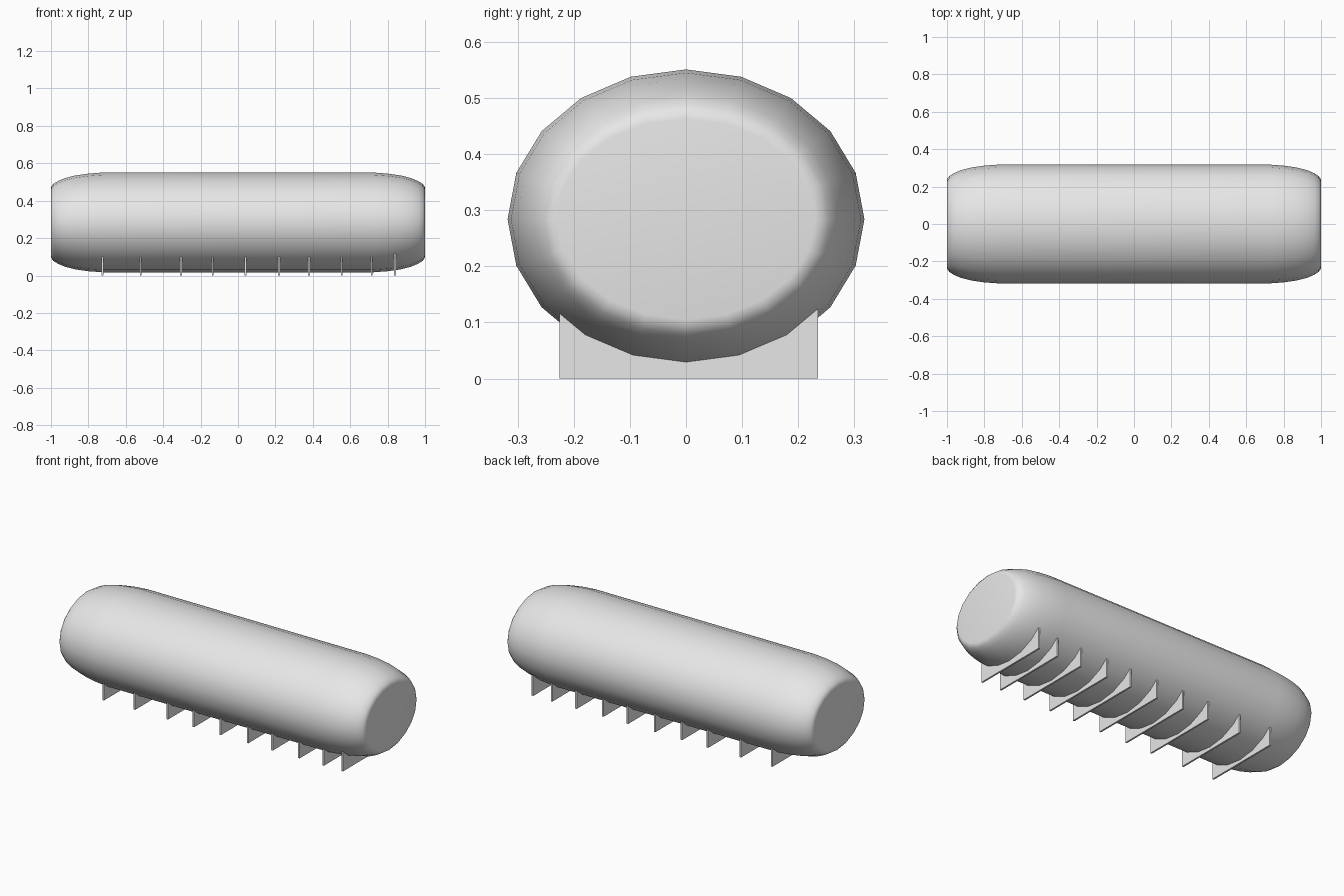
import bpy, bmesh
from math import sin, cos, pi, radians

cube = bpy.data.objects.get("Cube")
if cube:
    bpy.data.objects.remove(cube, do_unlink=True)

grey = bpy.data.materials.new("light grey")
grey.use_nodes = True
colour = (0.8, 0.8, 0.8, 1)
grey.diffuse_color = colour
grey.node_tree.nodes["Principled BSDF"].inputs["Base Color"].default_value = colour

SIDES, HALF_WIDTH, HALF_HEIGHT, CENTRE = 20, 0.318, 0.267, 0.284


def add_object(name, bm):
    bmesh.ops.recalc_face_normals(bm, faces=bm.faces)
    mesh = bpy.data.meshes.new(name)
    bm.to_mesh(mesh)
    bm.free()
    mesh.materials.append(grey)
    obj = bpy.data.objects.new(name, mesh)
    bpy.context.collection.objects.link(obj)
    return obj


# Tank: elliptical rings along x, with rounded shoulders and flat ends.
# Each pair is (distance from the middle, inset from the full radius).
shoulder = [(0.72, 0), (0.8, 0.006), (0.87, 0.016), (0.925, 0.03),
            (0.965, 0.047), (0.988, 0.062), (0.998, 0.076), (1.0, 0.088)]
stations = [(-x, i) for x, i in reversed(shoulder)] + shoulder
bm = bmesh.new()
rings = []
for x, inset in stations:
    rings.append([bm.verts.new((x,
                                (HALF_WIDTH - inset) * sin(2 * pi * k / SIDES),
                                CENTRE + (HALF_HEIGHT - inset) * cos(2 * pi * k / SIDES)))
                  for k in range(SIDES)])
for a, b in zip(rings, rings[1:]):
    for k in range(SIDES):
        n = (k + 1) % SIDES
        bm.faces.new((a[k], a[n], b[n], b[k]))
bm.faces.new(rings[0])
bm.faces.new(rings[-1])
tank = add_object("tank", bm)
bpy.context.view_layer.objects.active = tank
tank.select_set(True)
bpy.ops.object.shade_smooth_by_angle(angle=radians(50))

# Support plates: thin upright sheets whose tops are buried in the tank
plate_size = (0.01, 0.46, 0.18)
for number, x in enumerate((-0.725, -0.52, -0.305, -0.135, 0.04,
                            0.22, 0.38, 0.555, 0.715, 0.84), 1):
    bm = bmesh.new()
    bmesh.ops.create_cube(bm, size=1)
    bmesh.ops.scale(bm, vec=plate_size, verts=bm.verts)
    bmesh.ops.translate(bm, vec=(x, 0.005, plate_size[2] / 2), verts=bm.verts)
    add_object(f"support_plate_{number}", bm)
